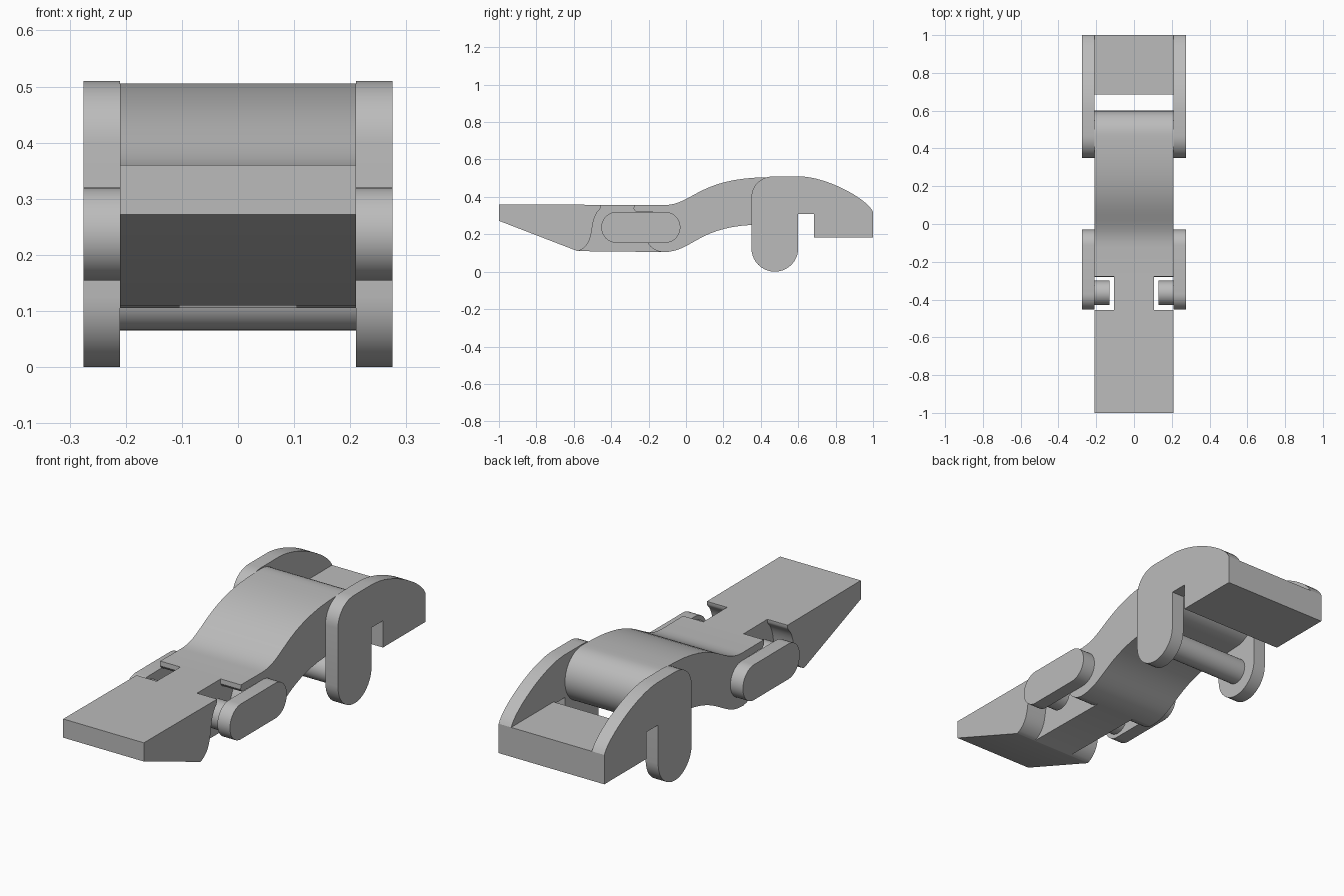
import bpy
import bmesh
import math
from mathutils import Vector
from mathutils.geometry import interpolate_bezier

cube = bpy.data.objects.get("Cube")
if cube:
    bpy.data.objects.remove(cube, do_unlink=True)

grey = bpy.data.materials.new("plain grey")
grey.use_nodes = True
GREY = (0.5, 0.5, 0.5, 1)
grey.diffuse_color = GREY
grey.node_tree.nodes["Principled BSDF"].inputs["Base Color"].default_value = GREY


def bezier(*pts, n=16):
    """Curve through a side profile, as (y, z) pairs."""
    return [(p.x, p.y) for p in interpolate_bezier(*[Vector(p) for p in pts], n)]


def arc(cy, cz, r, start, end, n=20):
    angles = [math.radians(start + (end - start) * i / n) for i in range(n + 1)]
    return [(cy + r * math.cos(a), cz + r * math.sin(a)) for a in angles]


def extrude(name, profile, x0, x1):
    """Extrude a (y, z) profile from x0 to x1."""
    bm = bmesh.new()
    face = bm.faces.new([bm.verts.new((x0, y, z)) for y, z in profile])
    new = bmesh.ops.extrude_face_region(bm, geom=[face])["geom"]
    verts = [v for v in new if isinstance(v, bmesh.types.BMVert)]
    bmesh.ops.translate(bm, verts=verts, vec=(x1 - x0, 0, 0))
    bmesh.ops.remove_doubles(bm, verts=bm.verts, dist=1e-5)
    bmesh.ops.recalc_face_normals(bm, faces=bm.faces)
    mesh = bpy.data.meshes.new(name)
    bm.to_mesh(mesh)
    bm.free()
    mesh.materials.append(grey)
    obj = bpy.data.objects.new(name, mesh)
    bpy.context.collection.objects.link(obj)
    return obj


def activate(obj):
    bpy.ops.object.select_all(action="DESELECT")
    obj.select_set(True)
    bpy.context.view_layer.objects.active = obj


def smooth(obj):
    activate(obj)
    bpy.ops.object.shade_smooth_by_angle(angle=math.radians(30))


W, OUT, CORE = 0.21, 0.275, 0.105

# Wedge-nosed body with an S bend and a rounded rear end
body_profile = (
    [(-1, 0.272), (-1, 0.36)]
    + bezier((-0.12, 0.356), (0.04, 0.356), (0.06, 0.505), (0.45, 0.505))
    + arc(0.475, 0.38, 0.125, 90, -90)
    + bezier((0.35, 0.25), (0.06, 0.235), (0.03, 0.105), (-0.12, 0.105))
    + [(-0.58, 0.11)]
)
body = extrude("body", body_profile, -W, W)

# Side pockets, open above and below, with an overhanging rear lip
pocket_profile = (
    [(-0.455, 0.40), (-0.455, 0.345)]
    + bezier((-0.46, 0.335), (-0.53, 0.27), (-0.47, 0.15), (-0.58, 0.108))
    + [(-0.58, 0.05), (-0.13, 0.05), (-0.13, 0.106)]
    + bezier((-0.15, 0.11), (-0.23, 0.14), (-0.24, 0.22), (-0.15, 0.32))
    + [(-0.27, 0.322), (-0.28, 0.335), (-0.275, 0.40)]
)
for side in (-1, 1):
    cutter = extrude("pocket_cutter", pocket_profile, side * CORE, side * 0.3)
    cutter.hide_render = True
    activate(body)
    mod = body.modifiers.new("pocket", "BOOLEAN")
    mod.operation, mod.solver, mod.object = "DIFFERENCE", "EXACT", cutter
    bpy.ops.object.modifier_apply(modifier=mod.name)
    bpy.data.objects.remove(cutter, do_unlink=True)
smooth(body)

# Profiles of the parts on either side
link_profile = arc(-0.113, 0.237, 0.083, 90, -90) + arc(-0.37, 0.237, 0.083, 270, 90)
hook_profile = (
    arc(0.475, 0.125, 0.125, 360, 180)
    + bezier((0.35, 0.40), (0.35, 0.46), (0.40, 0.51), (0.47, 0.51), n=10)
    + bezier((0.6, 0.51), (0.75, 0.51), (0.97, 0.39), (1, 0.32))
    + [(1, 0.182), (0.685, 0.182), (0.685, 0.308), (0.6, 0.308)]
)
stub_profile = arc(-0.365, 0.237, 0.065, 0, 360, n=32)
for side, label in ((1, "left"), (-1, "right")):
    smooth(extrude(label + "_link_plate", link_profile, side * W, side * OUT))
    smooth(extrude(label + "_link_stub", stub_profile, side * 0.13, side * W))
    smooth(extrude(label + "_hook_plate", hook_profile, side * W, side * OUT))

# Cross pieces between the hook plates
smooth(extrude("hook_pin", arc(0.475, 0.125, 0.06, 0, 360, n=32), -W, W))
bar = [(0.685, 0.182), (1, 0.182), (1, 0.32), (0.685, 0.32)]
extrude("rear_bar", bar, -W, W)
